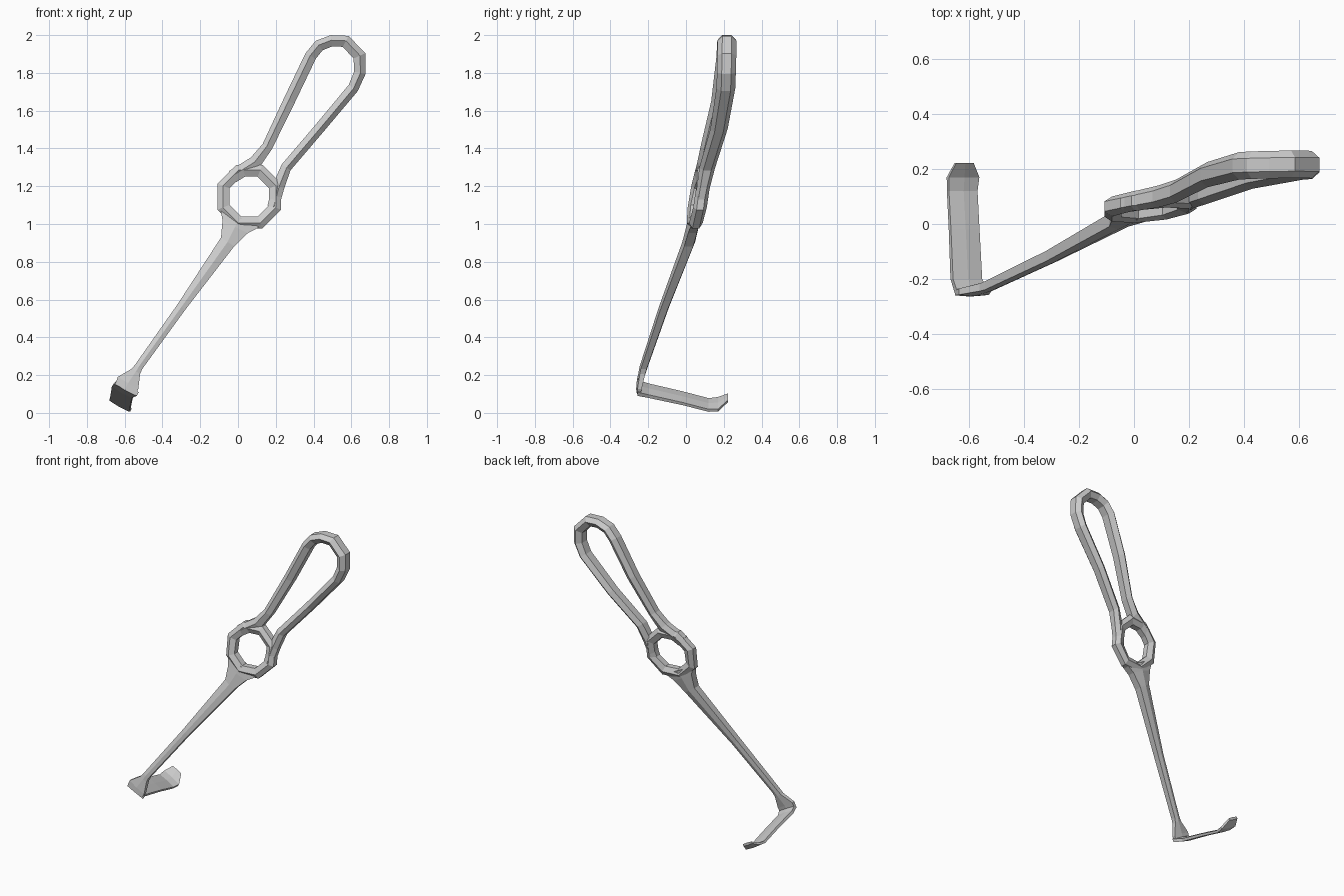
import bpy, bmesh, math
from mathutils import Vector

if "Cube" in bpy.data.objects:
    bpy.data.objects.remove(bpy.data.objects["Cube"])

HEX = [(1, .5), (0.1, 1), (-1, .55), (-1, -.55), (0.1, -1), (1, -.5)]
BOX = [(1, .7), (0, 1), (-1, .7), (-1, -.7), (0, -1), (1, -.7)]


def loft(name, sections, profile, closed=False):
    """Skin a chain of cross-sections given as (centre, width vector, depth vector)."""
    bm = bmesh.new()
    rings = [[bm.verts.new(c + w * u + d * v) for u, v in profile]
             for c, w, d in sections]
    n = len(profile)
    for i in range(len(rings) if closed else len(rings) - 1):
        a, b = rings[i], rings[(i + 1) % len(rings)]
        for k in range(n):
            bm.faces.new((a[k], a[(k + 1) % n], b[(k + 1) % n], b[k]))
    if not closed:
        bm.faces.new(rings[0])
        bm.faces.new(rings[-1])
    bmesh.ops.recalc_face_normals(bm, faces=bm.faces)
    me = bpy.data.meshes.new(name)
    bm.to_mesh(me)
    bm.free()
    ob = bpy.data.objects.new(name, me)
    bpy.context.collection.objects.link(ob)
    return ob


BEND = [(-1.2, -.25), (-1.08, -.225), (-.7, -.12), (-.25, .02), (0, .07),
        (.3, .125), (.5, .175), (.75, .21), (1.1, .222)]


def bend_y(x, z):
    """Depth of the curved instrument along its slanted axis."""
    s = (x - .06) * .54 + (z - 1.15) * .84
    for (s0, y0), (s1, y1) in zip(BEND, BEND[1:]):
        if s <= s1:
            t = max(0, (s - s0) / (s1 - s0))
            return y0 + (y1 - y0) * t
    return BEND[-1][1]


def strip(path, closed=False):
    """Turn (x, z, half width, half depth) stations into cross-sections."""
    out, n = [], len(path)
    for i, (x, z, w, d) in enumerate(path):
        p = path[i - 1] if closed or i else path[0]
        q = path[(i + 1) % n] if closed else path[min(i + 1, n - 1)]
        t = Vector((q[0] - p[0], 0, q[1] - p[1])).normalized()
        out.append((Vector((x, bend_y(x, z), z)),
                    Vector((-t.z, 0, t.x)) * w, Vector((0, d, 0))))
    return out


# Long open grip, running up the left arm, over the end and down the right arm
grip = [(-.03, 1.25, .035, .035), (.09, 1.325, .035, .04), (.155, 1.41, .028, .042),
        (.27, 1.65, .031, .046), (.385, 1.89, .031, .05), (.43, 1.945, .031, .05),
        (.495, 1.97, .03, .05), (.57, 1.967, .033, .05), (.643, 1.89, .034, .05),
        (.645, 1.80, .031, .05), (.61, 1.72, .029, .05), (.43, 1.505, .028, .046),
        (.255, 1.30, .028, .042), (.215, 1.2, .032, .035), (.185, 1.09, .03, .033)]
loft("grip_loop", strip(grip), HEX)

# Octagonal finger ring
ring = []
for i in range(8):
    a = math.radians(22.5 - 45 * i)
    ring.append((.06 + .148 * math.cos(a), 1.145 + .148 * math.sin(a), .034, .036))
loft("finger_ring", strip(ring, True), HEX, True)

# Tapered shaft flaring into the ring above and the blade below
shaft = [(.01, 1.035, .115, .03), (-.015, .985, .075, .033), (-.055, .905, .042, .034),
         (-.3, .56, .025, .027), (-.525, .245, .022, .022), (-.54, .22, .026, .02),
         (-.582, .158, .063, .016), (-.597, .125, .06, .014)]
loft("shaft", strip(shaft), BOX)

# Flat blade bent back from the shaft, with an upturned lip
blade = [(-.588, -.256, .132, 1.08, .016), (-.61, -.2, .118, 1, .014),
         (-.618, -.02, .078, .98, .012), (-.625, .12, .042, .98, .011),
         (-.622, .17, .046, 1.05, .011), (-.618, .222, .08, .6, .009)]
across, up = Vector((.053, 0, -.03)), Vector((.49, 0, .87))
loft("blade", [(Vector((x, y, z)), across * w, up * d) for x, y, z, w, d in blade], BOX)
